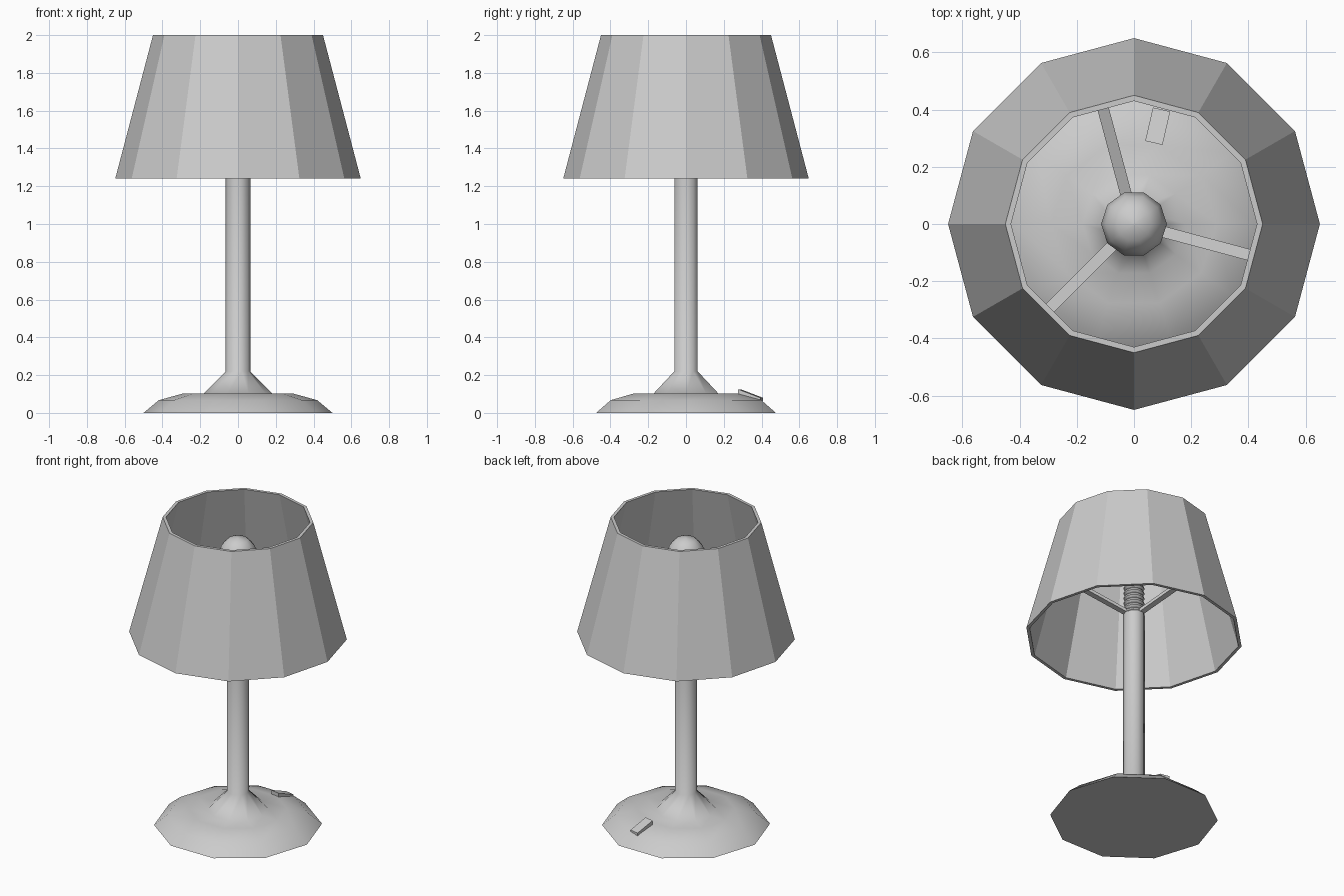
import bpy, bmesh
from math import cos, sin, pi, radians
from mathutils import Matrix, Vector

if "Cube" in bpy.data.objects:
    bpy.data.objects.remove(bpy.data.objects["Cube"])


def make_object(name, bm, smooth_angle=None):
    bmesh.ops.recalc_face_normals(bm, faces=bm.faces)
    mesh = bpy.data.meshes.new(name)
    bm.to_mesh(mesh)
    bm.free()
    obj = bpy.data.objects.new(name, mesh)
    bpy.context.collection.objects.link(obj)
    if smooth_angle:
        mesh.shade_smooth()
        mesh.set_sharp_from_angle(angle=radians(smooth_angle))
    return obj


def lathe(name, profile, sides, closed=False, smooth_angle=None):
    """Revolve (radius, z) points; open profiles are capped at both ends."""
    bm = bmesh.new()
    rings = [[bm.verts.new((r * cos(2 * pi * i / sides), r * sin(2 * pi * i / sides), z))
              for i in range(sides)] for r, z in profile]
    pairs = list(zip(rings, rings[1:]))
    if closed:
        pairs.append((rings[-1], rings[0]))
    else:
        bm.faces.new(rings[0])
        bm.faces.new(rings[-1])
    for a, b in pairs:
        for i in range(sides):
            j = (i + 1) % sides
            bm.faces.new((a[i], a[j], b[j], b[i]))
    return make_object(name, bm, smooth_angle)


def beam(name, start, end, width, thick):
    """Rectangular bar between two points."""
    start, end = Vector(start), Vector(end)
    along = (end - start).normalized()
    side = Vector((0, 0, 1)).cross(along).normalized()
    up = along.cross(side)
    rot = Matrix((along, side, up)).transposed().to_4x4()
    size = Matrix.Diagonal(((end - start).length, width, thick, 1))
    bm = bmesh.new()
    bmesh.ops.create_cube(bm, size=1,
                          matrix=Matrix.Translation((start + end) / 2) @ rot @ size)
    return make_object(name, bm)


# Base and pole in one turned piece
lathe("base_and_pole", [(0.5, 0), (0.42, 0.067), (0.29, 0.103), (0.18, 0.103),
                        (0.065, 0.22), (0.065, 1.39)], 10, smooth_angle=60)

# Threaded socket
thread = []
for k in range(6):
    z = 1.385 + k * 0.034
    thread += [(0.05, z), (0.062, z + 0.012), (0.062, z + 0.022)]
thread.append((0.05, 1.59))
lathe("bulb_socket", thread, 10, smooth_angle=40)

# Bulb
lathe("bulb", [(0.05, 1.58), (0.065, 1.63), (0.1, 1.705), (0.115, 1.77),
               (0.1, 1.83), (0.06, 1.872), (0.005, 1.885)], 10, smooth_angle=60)

# Hollow twelve-sided shade
lathe("shade", [(0.65, 1.24), (0.45, 2.0), (0.43, 2.0), (0.63, 1.24)], 12, closed=True)

# Three arms holding the shade
for n, deg in enumerate((105, 225, 345)):
    c, s = cos(radians(deg)), sin(radians(deg))
    beam(f"shade_arm_{n + 1}", (0.04 * c, 0.04 * s, 1.395), (0.535 * c, 0.535 * s, 1.56),
         0.04, 0.02)

# Wedge switch on the back of the base
bm = bmesh.new()
bmesh.ops.create_cube(bm, size=1, matrix=Matrix.Diagonal((0.062, 0.12, 0.02, 1)))
for v in bm.verts:
    inner, top = v.co.y < 0, v.co.z > 0
    v.co.z = (0.125 if top else 0.09) if inner else (0.08 if top else 0.062)
bm.transform(Matrix.Translation((0.083, 0.342, 0)) @ Matrix.Rotation(radians(-13), 4, 'Z'))
make_object("switch", bm)
